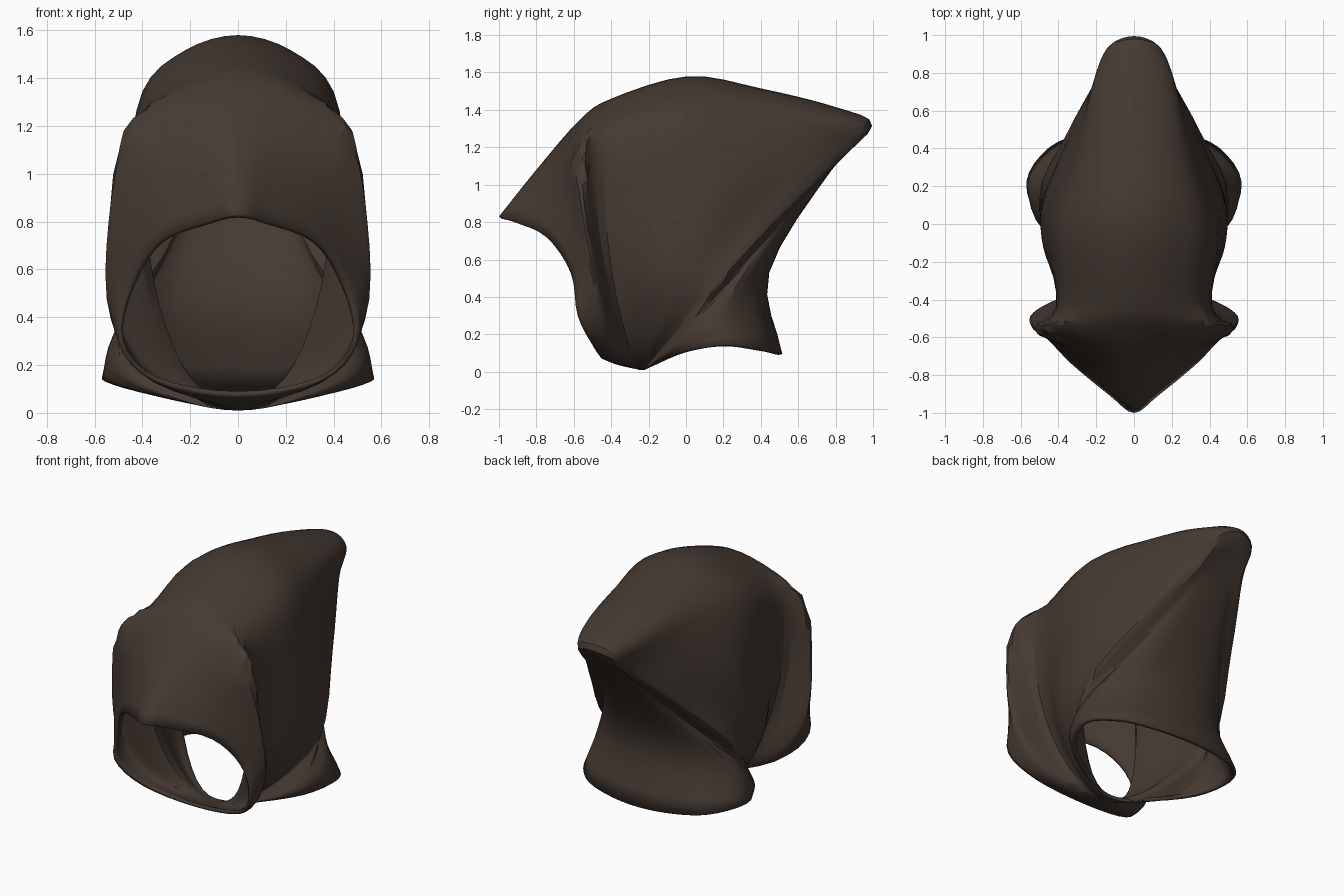
import bpy, bmesh, math, random
from mathutils import Vector

if "Cube" in bpy.data.objects:
    bpy.data.objects.remove(bpy.data.objects["Cube"])

random.seed(4)
cloth = bpy.data.materials.new("dark_brown_cloth")
cloth.diffuse_color = (0.060, 0.042, 0.032, 1)
cloth.use_nodes = True
cloth.node_tree.nodes["Principled BSDF"].inputs["Base Color"].default_value = cloth.diffuse_color

# Sections fan around the chin, from the face opening over the crown to the neck hem:
# (chin y, z), (outer y, z), half widths along the section, (bow y, z), roundness of the outer end
SECTIONS = [
    ((-.45, .07), (-1.0, .83), (.35, .50, .45, .33), (.20, 0), .38),    # face opening
    ((-.39, .045), (-.80, 1.08), (.35, .52, .52, .38), (.10, 0), .45),  # visor
    ((-.34, .03), (-.57, 1.345), (.32, .52, .535, .48), (-.06, 0), .55),  # cheek bulge
    ((-.27, .015), (-.40, 1.46), (.21, .35, .41, .38), (-.09, 0), .55),  # groove
    ((-.25, .01), (.01, 1.58), (.25, .45, .46, .40), (-.02, 0), .55),   # crown
    ((-.24, .01), (.40, 1.515), (.27, .48, .47, .34), (0, 0), .65),
    ((-.235, .01), (.80, 1.415), (.27, .49, .38, .25), (0, .03), .78),
    ((-.23, .01), (.995, 1.315), (.27, .50, .34, .17), (0, .045), .75),  # tail tip
    ((-.225, .01), (.78, 1.08), (.26, .50, .33, .18), (0, 0), .58),     # nape
    ((-.22, .01), (.445, .53), (.24, .49, .52, .35), (0, .01), .58),
    ((-.22, .01), (.515, .095), (.20, .48, .57, .45), (0, .085), .55),   # neck hem
]
STATIONS = (.08, .30, .60, .85)


def spline(pts, per):
    """Catmull-Rom curve through the points, 'per' steps for each span."""
    p = [2 * pts[0] - pts[1]] + list(pts) + [2 * pts[-1] - pts[-2]]
    out = []
    for i in range(1, len(p) - 2):
        a, b, c, d = p[i - 1:i + 3]
        for k in range(per):
            t = k / per
            out.append(b + (c - a) * (t / 2) + (2 * a - 5 * b + 4 * c - d) * (t * t / 2)
                       + (3 * b - a - 3 * c + d) * (t ** 3 / 2))
    return out + [pts[-1]]


def half_section(chin, outer, widths, bow, roundness):
    stations = (0,) + STATIONS + (.96, 1)
    widths = (0,) + widths + (widths[-1] * roundness, 0)
    pts = []
    for t, w in zip(stations, widths):
        arc = math.sin(math.pi * t)
        # the face opening bends mostly near its top, other sections evenly
        lift = t ** 3 * (1 - t) / .105 if bow[0] > 0 else arc
        y = chin[0] + (outer[0] - chin[0]) * t + bow[0] * lift
        z = chin[1] + (outer[1] - chin[1]) * t + bow[1] * arc
        pts.append(Vector((w, y, z)))
    # mirrored neighbours round off the centre line
    flip = lambda v: Vector((-v.x, v.y, v.z))
    full = [flip(pts[1])] + pts + [flip(pts[-2])]
    return spline(full, 4)[4:-4]


keys = [half_section(*s) for s in SECTIONS]
lines = [spline([k[j] for k in keys], 4) for j in range(len(keys[0]))]

# Hood cloth: half loops mirrored into closed rings and bridged
bm = bmesh.new()
last = len(lines) - 1
rings = []
for i in range(len(lines[0])):
    half = [line[i].copy() for line in lines]
    for v in half[1:-1]:
        v.x = max(v.x, .004)
        # crumpled gathers above the cheek groove
        if 6 <= i <= 11 and 1.02 < v.z < 1.36 and v.x > .25:
            v.x += random.uniform(-.014, .014)
            v.y += random.uniform(-.012, .012)
    half[0].x = half[last].x = 0
    loop = half + [Vector((-v.x, v.y, v.z)) for v in half[-2:0:-1]]
    rings.append([bm.verts.new(v) for v in loop])
for a, b in zip(rings, rings[1:]):
    n = len(a)
    for j in range(n):
        bm.faces.new((a[j], a[(j + 1) % n], b[(j + 1) % n], b[j]))
bmesh.ops.recalc_face_normals(bm, faces=bm.faces)
# the crown must face up
crown = max(bm.faces, key=lambda f: f.calc_center_median().z)
if crown.normal.z < 0:
    bmesh.ops.reverse_faces(bm, faces=bm.faces)

mesh = bpy.data.meshes.new("hood")
bm.to_mesh(mesh)
bm.free()
hood = bpy.data.objects.new("hood", mesh)
bpy.context.collection.objects.link(hood)
mesh.materials.append(cloth)

# Cloth thickness, visible at the face opening and the neck hem
thick = hood.modifiers.new("cloth_thickness", 'SOLIDIFY')
thick.thickness = 0.022
thick.offset = -1

bpy.context.view_layer.objects.active = hood
hood.select_set(True)
bpy.ops.object.shade_smooth_by_angle(angle=math.radians(25))
